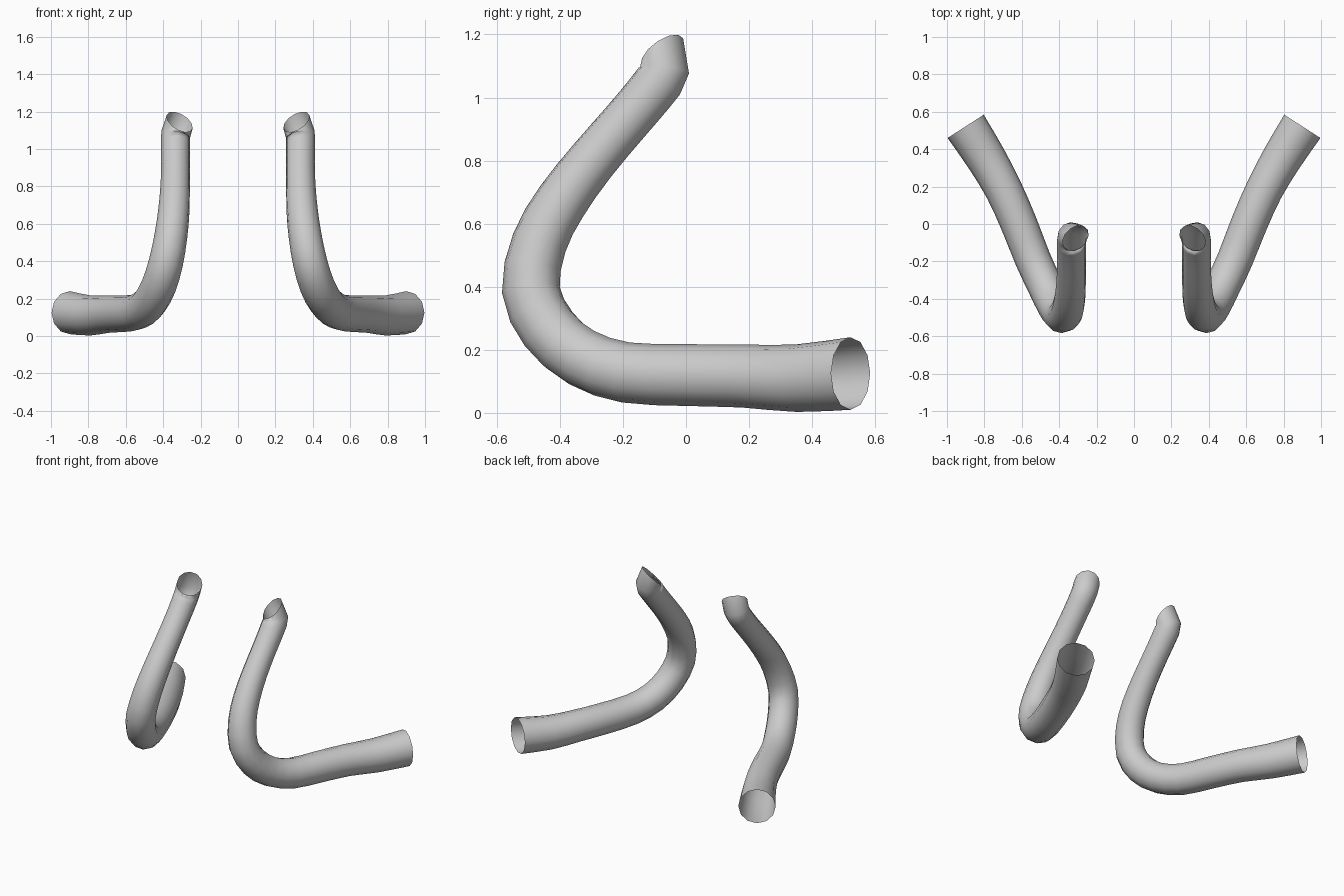
import bpy, bmesh
from math import cos, sin, tau
from mathutils import Vector

cube = bpy.data.objects.get("Cube")
if cube:
    bpy.data.objects.remove(cube)

SIDES = 12

# Centre line and radius from the flared rear end to the hooked top end
PATH = [
    (0.90, 0.522, 0.125, 0.115),
    (0.79, 0.35, 0.11, 0.107),
    (0.695, 0.18, 0.117, 0.10),
    (0.615, 0.0, 0.12, 0.098),
    (0.54, -0.19, 0.128, 0.096),
    (0.475, -0.33, 0.175, 0.095),
    (0.425, -0.435, 0.265, 0.094),
    (0.386, -0.492, 0.39, 0.092),
    (0.358, -0.465, 0.54, 0.088),
    (0.343, -0.395, 0.67, 0.084),
    (0.336, -0.297, 0.80, 0.079),
    (0.334, -0.19, 0.925, 0.077),
    (0.334, -0.11, 1.02, 0.078),
    (0.332, -0.069, 1.082, 0.079),
    (0.312, -0.075, 1.145, 0.079),
]
REAR_NORMAL = Vector((-0.54, -0.84, 0))
TOP_NORMAL = Vector((-0.46, -0.52, 0.72))


def smooth_path(points):
    """Add a spline midpoint to every segment except the tight top hook."""
    pts = [Vector(p) for p in points]
    out = []
    for i in range(len(pts) - 1):
        out.append(pts[i])
        if i < len(pts) - 2:
            before, after = pts[max(i - 1, 0)], pts[i + 2]
            out.append((9 * (pts[i] + pts[i + 1]) - before - after) / 16)
    out.append(pts[-1])
    return out


def make_material(name, value):
    mat = bpy.data.materials.new(name)
    mat.use_nodes = True
    color = (value, value, value, 1)
    mat.diffuse_color = color
    mat.node_tree.nodes["Principled BSDF"].inputs["Base Color"].default_value = color
    return mat


def make_tube(name, side, mat):
    """Sweep an open ring along the path; side mirrors it across x."""
    path = smooth_path(PATH)
    bm = bmesh.new()
    rings = []
    across = Vector((0, 0, 1))
    for i, p in enumerate(path):
        if i == 0:
            tangent = REAR_NORMAL.normalized()
        elif i == len(path) - 1:
            tangent = TOP_NORMAL.normalized()
        else:
            tangent = (path[i + 1] - path[i - 1]).to_3d().normalized()
        across = (across - tangent * across.dot(tangent)).normalized()
        other = tangent.cross(across)
        ring = []
        for k in range(SIDES):
            a = tau * k / SIDES
            v = p.to_3d() + p.w * (across * cos(a) + other * sin(a))
            ring.append(bm.verts.new((v.x * side, v.y, v.z)))
        rings.append(ring)
    for low, high in zip(rings, rings[1:]):
        for k in range(SIDES):
            n = (k + 1) % SIDES
            quad = (low[k], low[n], high[n], high[k])
            face = bm.faces.new(quad if side > 0 else quad[::-1])
            face.smooth = True
    mesh = bpy.data.meshes.new(name)
    bm.to_mesh(mesh)
    bm.free()
    mesh.materials.append(mat)
    obj = bpy.data.objects.new(name, mesh)
    bpy.context.collection.objects.link(obj)
    return obj


grey = make_material("light_grey", 0.6)
make_tube("left_bent_tube", 1, grey)
make_tube("right_bent_tube", -1, grey)
